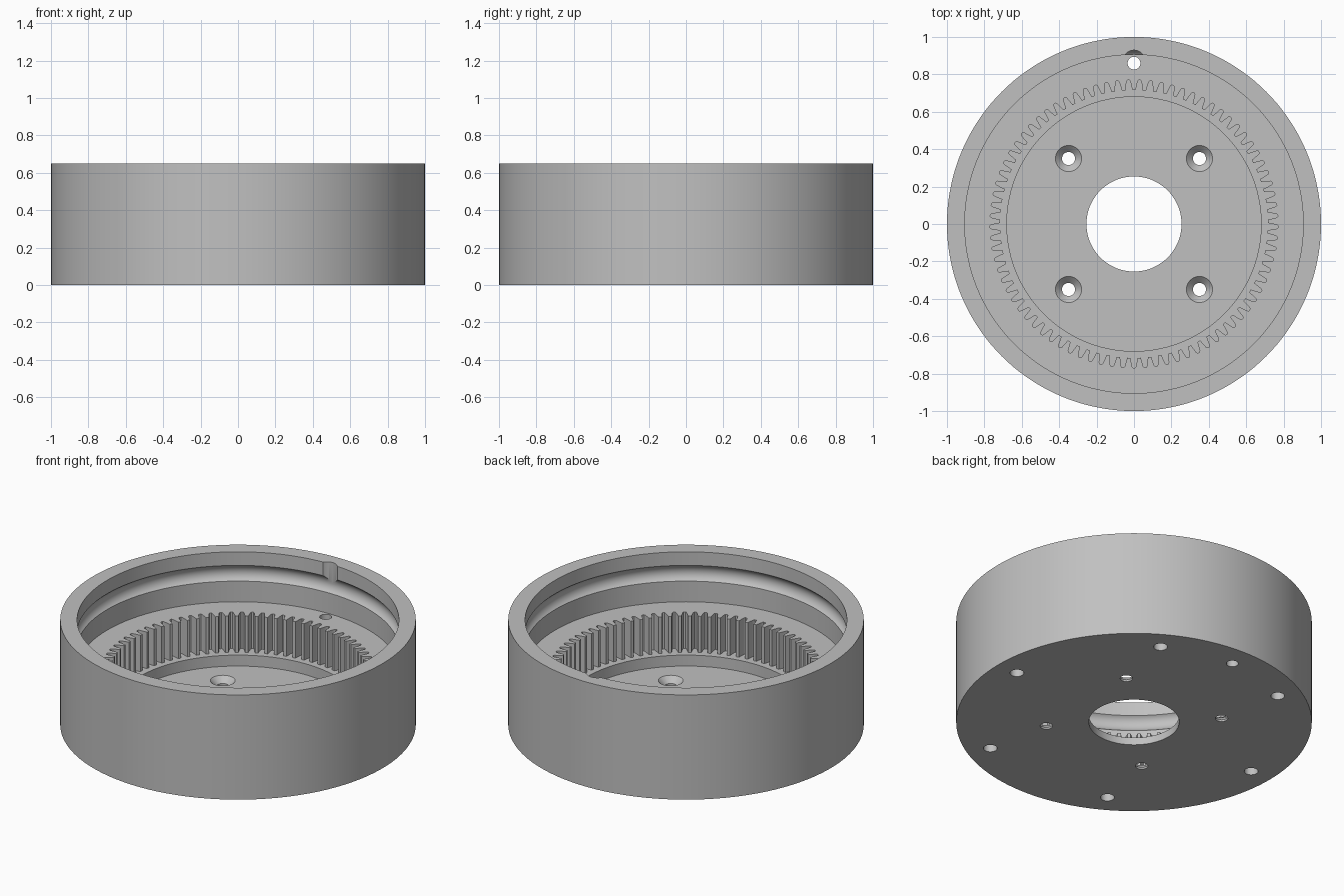
import bpy, bmesh
from math import sin, cos, pi, acos, radians
from mathutils import Matrix, Vector

cube = bpy.data.objects.get("Cube")
if cube:
    bpy.data.objects.remove(cube)

HEIGHT, BORE, LEDGE, POCKET, FLOOR = 0.65, 0.905, 0.34, 0.114, 0.046
RACE_R, RACE_Z, BALL = 0.87, 0.517, 0.06
TEETH = 81


def lathe(bm, profile, steps, x=0, y=0):
    """Revolve a closed (radius, z) outline around a vertical axis."""
    part = bmesh.new()
    verts = [part.verts.new((r, 0, z)) for r, z in profile]
    edges = [part.edges.new((a, b)) for a, b in zip(verts, verts[1:] + verts[:1])
             if a.co.x > 0 or b.co.x > 0]
    bmesh.ops.spin(part, geom=verts + edges, axis=(0, 0, 1), cent=(0, 0, 0),
                   angle=2 * pi, steps=steps, use_merge=True)
    bmesh.ops.remove_doubles(part, verts=part.verts, dist=1e-5)
    bmesh.ops.recalc_face_normals(part, faces=part.faces)
    part.transform(Matrix.Translation((x, y, 0)))
    mesh = bpy.data.meshes.new("lathe_part")
    part.to_mesh(mesh)
    part.free()
    bm.from_mesh(mesh)
    bpy.data.meshes.remove(mesh)


def pin(bm, radius, low, high, x, y):
    lathe(bm, [(0, low), (radius, low), (radius, high), (0, high)], 32, x, y)


def make_object(name, bm):
    mesh = bpy.data.meshes.new(name)
    bm.to_mesh(mesh)
    bm.free()
    obj = bpy.data.objects.new(name, mesh)
    bpy.context.collection.objects.link(obj)
    return obj


# Housing: outer wall, ball race, ledge, recessed floor and centre hole
half = acos((BORE - RACE_R) / BALL)
race = [(RACE_R + BALL * cos(a), RACE_Z + BALL * sin(a))
        for a in (half - 2 * half * i / 14 for i in range(15))]
outline = ([(0.254, 0), (1, 0), (1, HEIGHT), (BORE, HEIGHT)] + race +
           [(BORE, LEDGE), (0.68, LEDGE), (0.68, FLOOR), (0.254, FLOOR)])
bm = bmesh.new()
lathe(bm, outline, 144)
housing = make_object("ring_gear_housing", bm)

# Cutter: toothed pocket
bm = bmesh.new()
tooth = [(-0.33, 0.764), (-0.25, 0.742), (-0.16, 0.716), (0.16, 0.716),
         (0.25, 0.742), (0.33, 0.764), (0.41, 0.77), (0.59, 0.77)]
ring = []
for i in range(TEETH):
    for part, r in tooth:
        a = pi / 2 + 2 * pi * (i + part) / TEETH
        ring.append(bm.verts.new((r * cos(a), r * sin(a), POCKET)))
base = bm.faces.new(ring)
top = bmesh.ops.extrude_face_region(bm, geom=[base])["geom"]
bmesh.ops.translate(bm, vec=Vector((0, 0, 0.3)),
                    verts=[v for v in top if isinstance(v, bmesh.types.BMVert)])
bmesh.ops.recalc_face_normals(bm, faces=bm.faces)

# Cutter: countersunk floor holes
for sx in (-1, 1):
    for sy in (-1, 1):
        lathe(bm, [(0, -0.1), (0.035, -0.1), (0.035, 0.011), (0.07, FLOOR),
                   (0.07, 0.08), (0, 0.08)], 32, sx * 0.35, sy * 0.35)

# Cutter: blind screw holes underneath, ledge hole and ball loading notch
for i in range(6):
    a = radians(60 * i)
    pin(bm, 0.039, -0.1, 0.2, 0.86 * cos(a), 0.86 * sin(a))
pin(bm, 0.034, -0.1, 0.4, 0, 0.86)
pin(bm, 0.0595, RACE_Z, 0.75, 0, RACE_R)
cutter = make_object("hole_cutter", bm)
cutter.hide_render = True

# Cut, then discard the cutter
mod = housing.modifiers.new("cut", "BOOLEAN")
mod.operation, mod.solver, mod.object = "DIFFERENCE", "EXACT", cutter
bpy.ops.object.select_all(action="DESELECT")
housing.select_set(True)
bpy.context.view_layer.objects.active = housing
bpy.ops.object.modifier_apply(modifier=mod.name)
bpy.data.objects.remove(cutter)

# Colour and shading
grey = bpy.data.materials.new("plain_grey")
grey.use_nodes = True
colour = (0.53, 0.53, 0.53, 1)
grey.diffuse_color = colour
grey.node_tree.nodes["Principled BSDF"].inputs["Base Color"].default_value = colour
housing.data.materials.clear()
housing.data.materials.append(grey)
bpy.ops.object.shade_smooth_by_angle(angle=radians(30))
